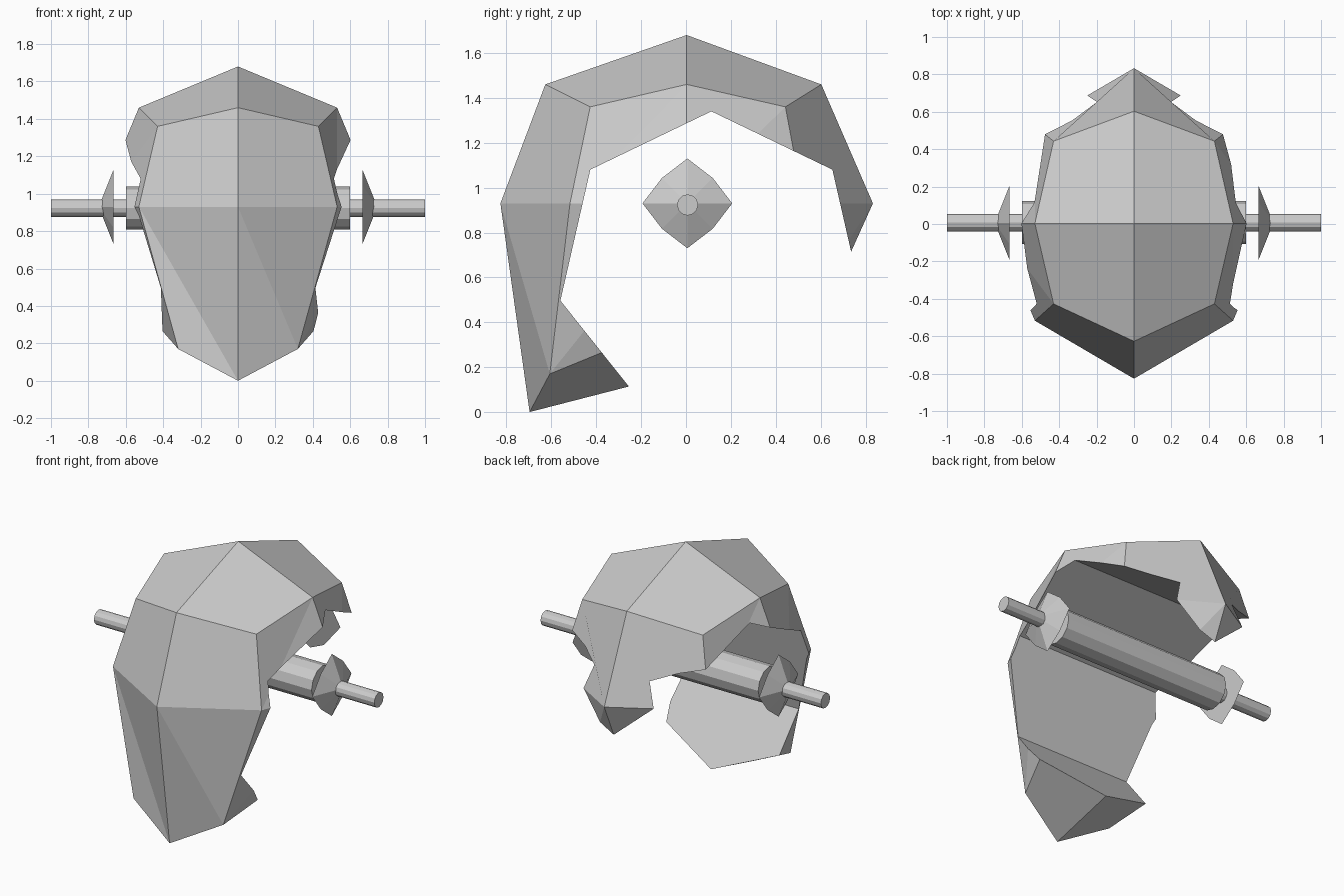
import bpy, bmesh, math

if "Cube" in bpy.data.objects:
    bpy.data.objects.remove(bpy.data.objects["Cube"])


def finish(name, bm):
    bmesh.ops.recalc_face_normals(bm, faces=bm.faces)
    mesh = bpy.data.meshes.new(name)
    bm.to_mesh(mesh)
    bm.free()
    obj = bpy.data.objects.new(name, mesh)
    bpy.context.collection.objects.link(obj)
    return obj


# Body: a rounded, faceted box (each side made of four quads), tapering to a chin
P = {
    'top': (0, 0, 1.68), 'bottom': (0, 0, .18), 'side': (.75, 0, .93),
    'front': (0, -.83, .93), 'back': (0, .83, .93),
    'top_front': (0, -.63, 1.46), 'top_back': (0, .60, 1.46), 'top_side': (.53, 0, 1.46),
    'low_front': (0, -.70, 0), 'low_back': (0, .60, .42), 'low_side': (.54, 0, .42),
    'mid_fs': (.53, -.52, .93), 'mid_bs': (.53, .52, .93),
    'top_fs': (.43, -.43, 1.36), 'top_bs': (.43, .44, 1.36),
    'low_fs': (.32, -.61, .17), 'low_bs': (.40, .42, .30),
}
QUADS = []
for end, c in (('front', 'fs'), ('back', 'bs')):
    QUADS += [
        ('top', 'top_' + end, 'top_' + c, 'top_side'),
        ('top_' + end, end, 'mid_' + c, 'top_' + c),
        ('top_' + c, 'mid_' + c, 'side', 'top_side'),
        (end, 'low_' + end, 'low_' + c, 'mid_' + c),
        ('side', 'mid_' + c, 'low_' + c, 'low_side'),
        ('bottom', 'low_side', 'low_' + c, 'low_' + end),
    ]
BENT = ('front', 'back', 'side', 'top_fs', 'top_bs')
bm = bmesh.new()
for s in (1, -1):
    V = {k: bm.verts.new((s * x, y + .003, z)) for k, (x, y, z) in P.items()}
    for q in QUADS:
        a, b, c, d = [V[k] for k in q]
        if q[0] not in BENT:
            bm.faces.new((a, b, c, d))
        elif (s > 0) != (q[0] == 'top_fs'):
            bm.faces.new((a, b, c))
            bm.faces.new((a, c, d))
        else:
            bm.faces.new((a, b, d))
            bm.faces.new((b, c, d))
bmesh.ops.remove_doubles(bm, verts=bm.verts, dist=.001)
shell = finish('shell', bm)

# Seven-sided prism along x that carves the solid body right through
bm = bmesh.new()
ring = []
for i in range(7):
    a = 2 * math.pi * i / 7
    ring.append(bm.verts.new((-1.5, .113 + .69 * math.sin(a), .65 + .69 * math.cos(a))))
face = bm.faces.new(ring)
ext = bmesh.ops.extrude_face_region(bm, geom=[face], use_keep_orig=True)
bmesh.ops.translate(bm, vec=(3, 0, 0),
                    verts=[g for g in ext['geom'] if isinstance(g, bmesh.types.BMVert)])
cutter = finish('opening_cutter', bm)
cutter.hide_render = True

cut = shell.modifiers.new('opening', 'BOOLEAN')
cut.operation = 'DIFFERENCE'
cut.solver = 'EXACT'
cut.object = cutter
bpy.context.view_layer.objects.active = shell
bpy.ops.object.modifier_apply(modifier=cut.name)
bpy.data.objects.remove(cutter)


# Axle rod and thicker sleeve along x
def bar(name, radius, length):
    bpy.ops.mesh.primitive_cylinder_add(vertices=12, radius=radius, depth=length,
                                        location=(0, .007, .923), rotation=(0, math.pi / 2, 0))
    bpy.context.object.name = name


bar('axle', .047, 2)
bar('sleeve', .115, 1.2)

# Pointed eight-sided end caps, flat toward the sleeve
for s, name in ((1, 'right_cap'), (-1, 'left_cap')):
    bm = bmesh.new()
    tip = bm.verts.new((s * .745, .006, .93))
    ring = []
    for i in range(8):
        r, a = (.16 if i % 2 else .2), i * math.pi / 4
        ring.append(bm.verts.new((s * .665, .006 + r * math.cos(a), .93 + r * math.sin(a))))
    bm.faces.new(ring)
    for i in range(8):
        bm.faces.new((ring[i], ring[(i + 1) % 8], tip))
    finish(name, bm)
